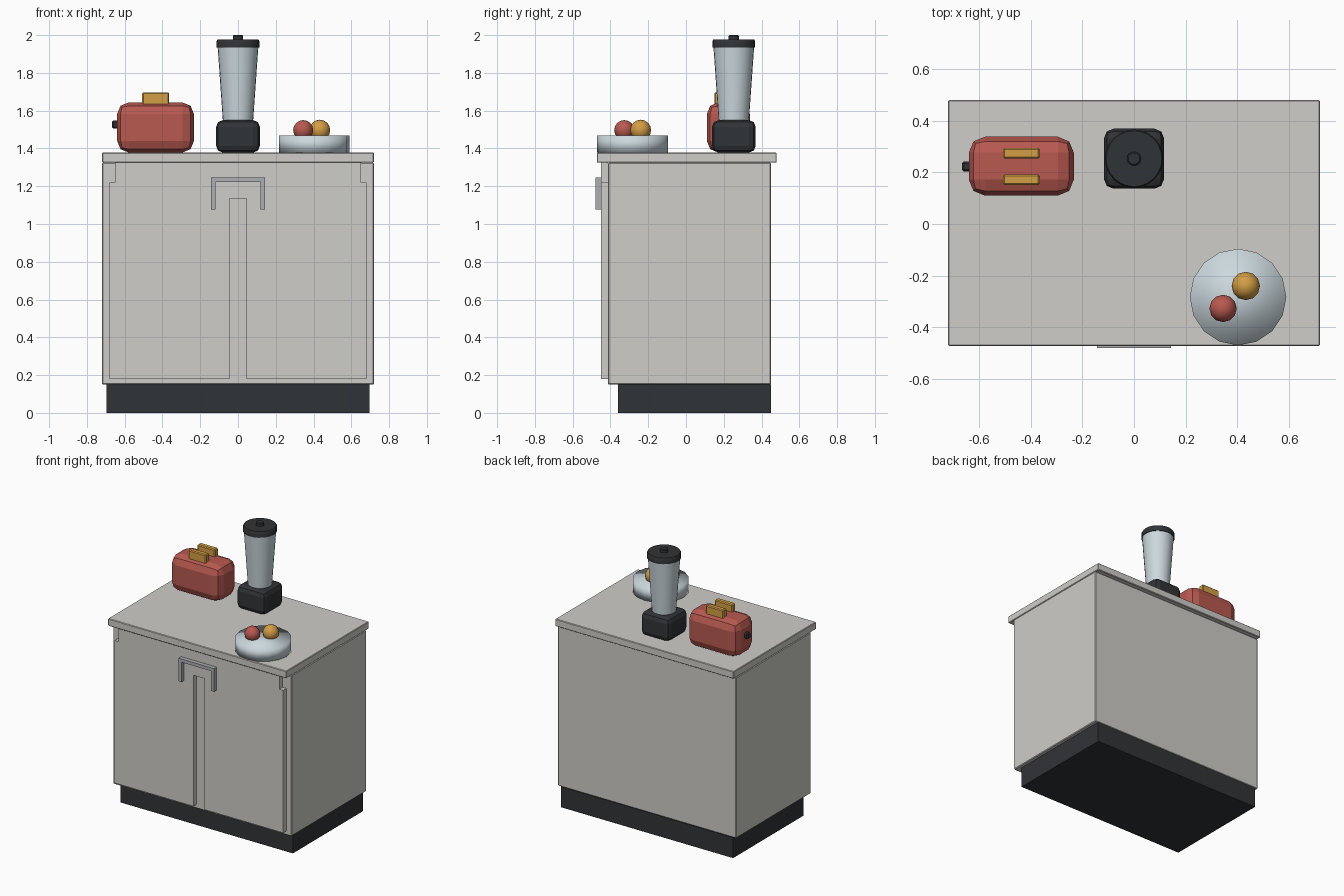
import bpy, bmesh, math

if "Cube" in bpy.data.objects:
    bpy.data.objects.remove(bpy.data.objects["Cube"])


def material(name, rgb):
    m = bpy.data.materials.new(name)
    m.diffuse_color = (*rgb, 1)
    m.use_nodes = True
    m.node_tree.nodes["Principled BSDF"].inputs["Base Color"].default_value = m.diffuse_color
    return m


CREAM = material("warm_grey", (0.62, 0.61, 0.58))
DARK = material("charcoal", (0.03, 0.033, 0.037))
STEEL = material("steel", (0.42, 0.43, 0.45))
GLASS = material("pale_blue", (0.6, 0.69, 0.73))
RED = material("red", (0.48, 0.1, 0.08))
GOLD = material("gold", (0.65, 0.34, 0.06))


def make(name, bm, mat):
    bmesh.ops.recalc_face_normals(bm, faces=bm.faces)
    me = bpy.data.meshes.new(name)
    bm.to_mesh(me)
    bm.free()
    me.materials.append(mat)
    ob = bpy.data.objects.new(name, me)
    bpy.context.collection.objects.link(ob)
    return ob


def box(name, x, y, z, mat, bevel=0, segments=1):
    bm = bmesh.new()
    bmesh.ops.create_cube(bm, size=1)
    for v in bm.verts:
        for i, (lo, hi) in enumerate((x, y, z)):
            v.co[i] = lo if v.co[i] < 0 else hi
    if bevel:
        bmesh.ops.bevel(bm, geom=bm.edges[:], offset=bevel, segments=segments,
                        profile=0.5, affect='EDGES')
    return make(name, bm, mat)


def plate(name, outline, y0, y1, mat):
    # outline in x, z extruded from y0 to y1
    bm = bmesh.new()
    face = bm.faces.new([bm.verts.new((x, y0, z)) for x, z in outline])
    ext = bmesh.ops.extrude_face_region(bm, geom=[face])["geom"]
    for v in ext:
        if isinstance(v, bmesh.types.BMVert):
            v.co.y = y1
    return make(name, bm, mat)


def lathe(name, profile, x, y, mat, sides=16, angle=40):
    # closed solid of revolution from (radius, z) rings
    bm = bmesh.new()
    rings = [[bm.verts.new((x + r * math.cos(2 * math.pi * i / sides),
                            y + r * math.sin(2 * math.pi * i / sides), z))
              for i in range(sides)] for r, z in profile]
    for a, b in zip(rings, rings[1:]):
        for i in range(sides):
            j = (i + 1) % sides
            bm.faces.new((a[i], a[j], b[j], b[i]))
    bm.faces.new(rings[0][::-1])
    bm.faces.new(rings[-1])
    ob = make(name, bm, mat)
    bpy.ops.object.select_all(action='DESELECT')
    ob.select_set(True)
    bpy.context.view_layer.objects.active = ob
    bpy.ops.object.shade_smooth_by_angle(angle=math.radians(angle))
    return ob


def mirrored(half):
    return half + [(-x, z) for x, z in reversed(half)]


# Cabinet
box("plinth", (-0.695, 0.695), (-0.36, 0.45), (0, 0.15), DARK)
box("cabinet_body", (-0.72, 0.72), (-0.413, 0.45), (0.15, 1.325), CREAM, 0.005)
box("countertop", (-0.72, 0.72), (-0.472, 0.48), (1.325, 1.378), CREAM, 0.004)

# Two doors joined by the drawer front
plate("door_front", mirrored([(0.045, 1.136), (0.045, 0.18), (0.68, 0.18),
                              (0.68, 1.22), (0.65, 1.22), (0.65, 1.325)]),
      -0.45, -0.413, CREAM)
plate("handle", mirrored([(0.12, 1.222), (0.12, 1.078), (0.143, 1.078),
                          (0.143, 1.246)]), -0.48, -0.45, STEEL)

# Toaster
box("toaster_body", (-0.64, -0.233), (0.11, 0.338), (1.378, 1.644), RED, 0.062, 2)
for n, y in enumerate((0.171, 0.274)):
    box(f"toast_{n + 1}", (-0.507, -0.365), (y - 0.02, y + 0.02),
        (1.55, 1.697), GOLD, 0.006)
box("toaster_lever", (-0.667, -0.63), (0.203, 0.242), (1.505, 1.549), DARK, 0.008)

# Blender
bx, by = 0, 0.253
box("blender_base", (-0.116, 0.116), (by - 0.116, by + 0.116),
    (1.378, 1.55), DARK, 0.036, 2)
lathe("blender_jug", [(0.08, 1.545), (0.108, 1.94)], bx, by, GLASS, 24)
lathe("blender_lid", [(0.113, 1.935), (0.113, 1.968), (0.108, 1.977)], bx, by, DARK, 24)
lathe("lid_knob", [(0.027, 1.97), (0.027, 1.995), (0.022, 2.0)], bx, by, DARK, 16)

# Fruit bowl
lathe("fruit_bowl", [(0.187, 1.378), (0.187, 1.468)], 0.403, -0.283, GLASS, 16, 180)


def fruit(name, loc, r, mat):
    bpy.ops.mesh.primitive_uv_sphere_add(segments=12, ring_count=8, radius=r, location=loc)
    ob = bpy.context.object
    ob.name = name
    ob.data.materials.append(mat)
    bpy.ops.object.shade_smooth()


fruit("red_fruit", (0.345, -0.327, 1.497), 0.053, RED)
fruit("gold_fruit", (0.433, -0.24, 1.497), 0.055, GOLD)
